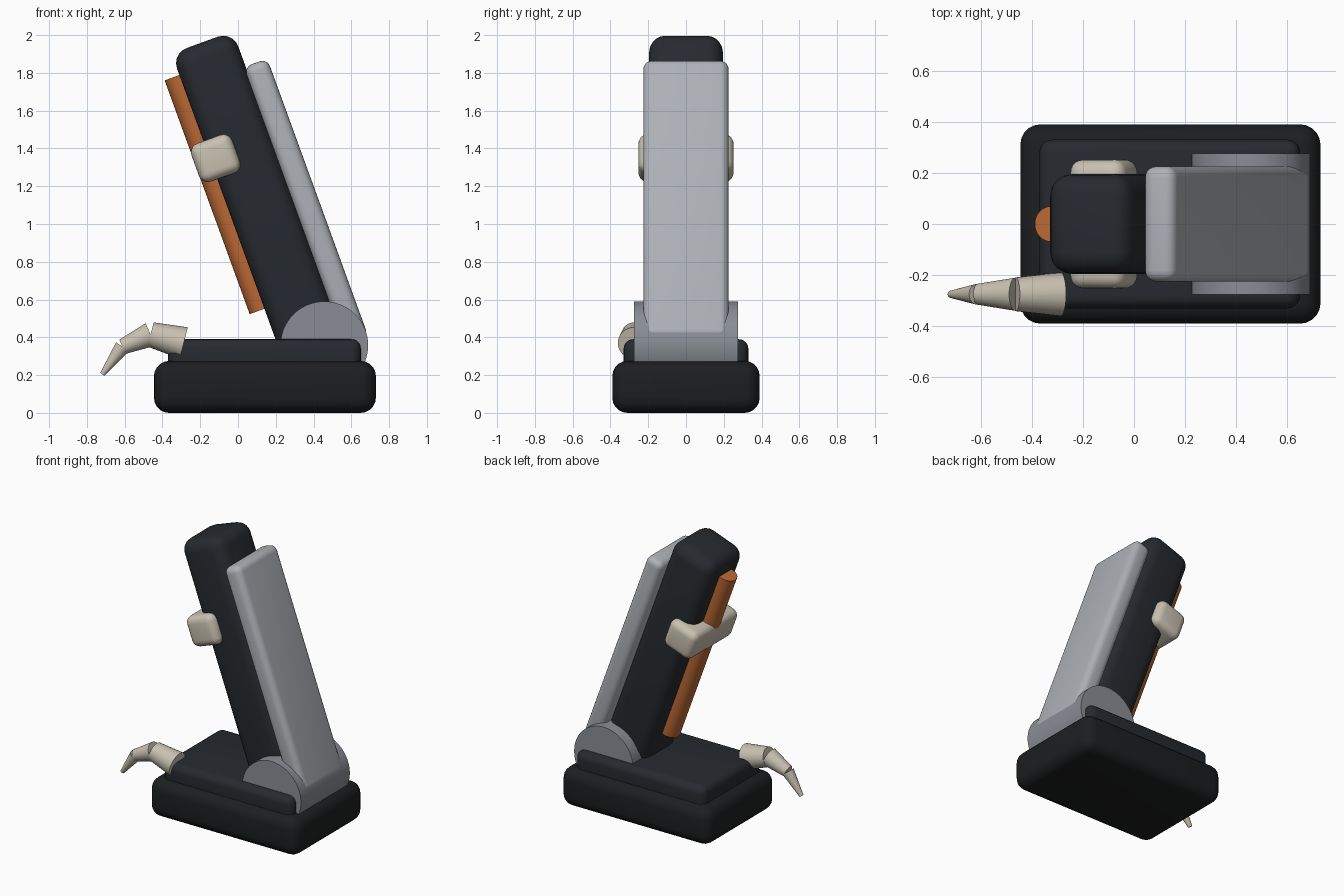
import bpy, math
from mathutils import Vector, Matrix

if "Cube" in bpy.data.objects:
    bpy.data.objects.remove(bpy.data.objects["Cube"])

TILT = Matrix.Rotation(math.radians(-20), 4, 'Y')   # lean of the upright arm
FLAT = Matrix.Identity(4)


def material(name, rgb):
    m = bpy.data.materials.new(name)
    m.diffuse_color = (*rgb, 1)
    m.use_nodes = True
    m.node_tree.nodes["Principled BSDF"].inputs["Base Color"].default_value = m.diffuse_color
    return m


BLACK = material("black", (0.012, 0.013, 0.014))
DARK = material("dark", (0.019, 0.023, 0.028))
SILVER = material("silver", (0.42, 0.44, 0.47))
STEEL = material("steel", (0.25, 0.27, 0.30))
ORANGE = material("orange", (0.50, 0.14, 0.035))
BEIGE = material("beige", (0.58, 0.53, 0.44))


def finish(name, mat):
    ob = bpy.context.object
    ob.name = name
    ob.data.materials.append(mat)
    bpy.ops.object.shade_smooth_by_angle(angle=math.radians(35))
    return ob


def box(name, lo, hi, bevel, mat, frame=FLAT):
    """Rounded box between two corners given in the chosen frame."""
    lo, hi = Vector(lo), Vector(hi)
    bpy.ops.mesh.primitive_cube_add(size=1)
    ob = bpy.context.object
    ob.data.transform(Matrix.Diagonal((*(hi - lo), 1)))
    mod = ob.modifiers.new("round", 'BEVEL')
    mod.width, mod.segments = bevel, 5
    bpy.ops.object.modifier_apply(modifier="round")
    ob.matrix_world = frame @ Matrix.Translation((lo + hi) / 2)
    return finish(name, mat)


def cone(name, a, b, r1, r2, mat, sides=32):
    """Tapered cylinder from point a to point b."""
    a, b = Vector(a), Vector(b)
    bpy.ops.mesh.primitive_cone_add(
        vertices=sides, radius1=r1, radius2=r2, depth=(b - a).length,
        location=(a + b) / 2, rotation=(b - a).to_track_quat('Z', 'Y').to_euler())
    return finish(name, mat)


# Foot block and deck
box("base", (-0.445, -0.39, 0), (0.73, 0.39, 0.275), 0.08, BLACK)
box("deck", (-0.37, -0.33, 0.2), (0.65, 0.33, 0.39), 0.05, DARK)

# Hinge drum
cone("hinge", (0.457, -0.275, 0.358), (0.457, 0.275, 0.358), 0.232, 0.232, STEEL, 64)

# Leaning arm parts
box("arm", (0.32, -0.195, 0.1), (0.665, 0.195, 1.908), 0.085, DARK, TILT)
box("back_panel", (0.655, -0.226, 0.14), (0.787, 0.226, 1.71), 0.045, SILVER, TILT)
box("clamp", (0.235, -0.252, 1.2), (0.465, 0.252, 1.415), 0.05, BEIGE, TILT)
cone("rod", TILT @ Vector((0.307, 0, 0.47)), TILT @ Vector((0.307, 0, 1.787)),
     0.07, 0.07, ORANGE)

# Claw: tapered segments along a bent path (x, z, start radius, end radius)
path = [(-0.287, 0.37), (-0.463, 0.415), (-0.612, 0.35), (-0.718, 0.204)]
radii = [(0.086, 0.066), (0.065, 0.041), (0.041, 0.014)]
for i, (r1, r2) in enumerate(radii):
    (xa, za), (xb, zb) = path[i], path[i + 1]
    cone(f"claw_segment_{i + 1}", (xa, -0.275, za), (xb, -0.275, zb), r1, r2, BEIGE)
